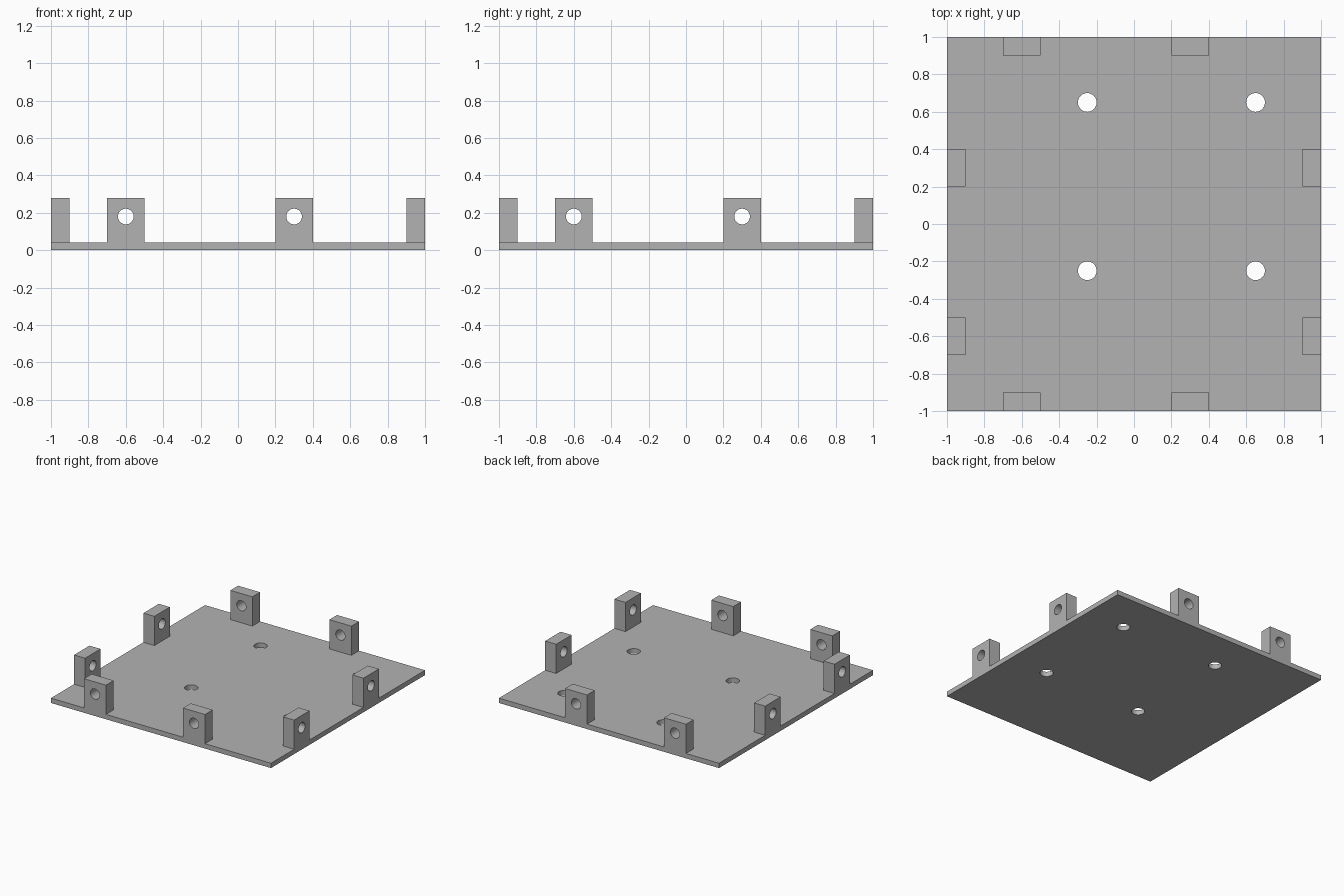
import bpy
import bmesh
import math
from mathutils import Matrix

cube = bpy.data.objects.get("Cube")
if cube:
    bpy.data.objects.remove(cube, do_unlink=True)

PLATE = 0.04      # plate thickness
TAB_TOP = 0.28    # height of the tab tops
TAB_W, TAB_D = 0.2, 0.1

grey = bpy.data.materials.new("plain grey")
grey.use_nodes = True
colour = (0.45, 0.45, 0.45, 1)
grey.diffuse_color = colour
grey.node_tree.nodes["Principled BSDF"].inputs["Base Color"].default_value = colour


def add_loop(bm, points):
    verts = [bm.verts.new((x, y, 0)) for x, y in points]
    return [bm.edges.new((v, verts[i - 1])) for i, v in enumerate(verts)]


def drilled_slab(name, width, height, depth, holes, radius, matrix):
    """Centred rectangle with round holes, extruded along its own +z."""
    bm = bmesh.new()
    w, h = width / 2, height / 2
    edges = add_loop(bm, [(-w, -h), (w, -h), (w, h), (-w, h)])
    steps = 40
    for cx, cy in holes:
        angles = [math.tau * i / steps for i in range(steps)]
        edges += add_loop(bm, [(cx + radius * math.cos(a), cy + radius * math.sin(a))
                               for a in angles])
    bmesh.ops.triangle_fill(bm, edges=edges, use_beauty=True, normal=(0, 0, 1))
    result = bmesh.ops.extrude_face_region(bm, geom=bm.faces[:])
    top = [g for g in result["geom"] if isinstance(g, bmesh.types.BMVert)]
    bmesh.ops.translate(bm, verts=top, vec=(0, 0, depth))
    bmesh.ops.recalc_face_normals(bm, faces=bm.faces[:])
    bm.transform(matrix)
    mesh = bpy.data.meshes.new(name)
    bm.to_mesh(mesh)
    bm.free()
    mesh.materials.append(grey)
    obj = bpy.data.objects.new(name, mesh)
    bpy.context.collection.objects.link(obj)
    bpy.ops.object.select_all(action="DESELECT")
    obj.select_set(True)
    bpy.context.view_layer.objects.active = obj
    bpy.ops.object.shade_smooth_by_angle(angle=math.radians(30))
    return obj


# Base plate with four mounting holes
mounts = [(x, y) for x in (-0.25, 0.65) for y in (-0.25, 0.65)]
drilled_slab("base_plate", 2, 2, PLATE, mounts, 0.05, Matrix())

# Upright drilled tabs, two flush with each edge
tab_h = TAB_TOP - PLATE
hole_y = 0.18 - (PLATE + TAB_TOP) / 2
upright = Matrix.Rotation(math.pi / 2, 4, "X")   # slab depth runs along -y
quarter = Matrix.Rotation(math.pi / 2, 4, "Z")   # slab depth runs along +x
mid_z = (PLATE + TAB_TOP) / 2

for number, along in enumerate((-0.6, 0.3), 1):
    sides = {
        "front": ((along, TAB_D - 1, mid_z), upright),
        "back": ((along, 1, mid_z), upright),
        "right": ((-1, along, mid_z), quarter @ upright),
        "left": ((1 - TAB_D, along, mid_z), quarter @ upright),
    }
    for side, (place, turn) in sides.items():
        drilled_slab(f"{side}_tab_{number}", TAB_W, tab_h, TAB_D, [(0, hole_y)],
                     0.042, Matrix.Translation(place) @ turn)
